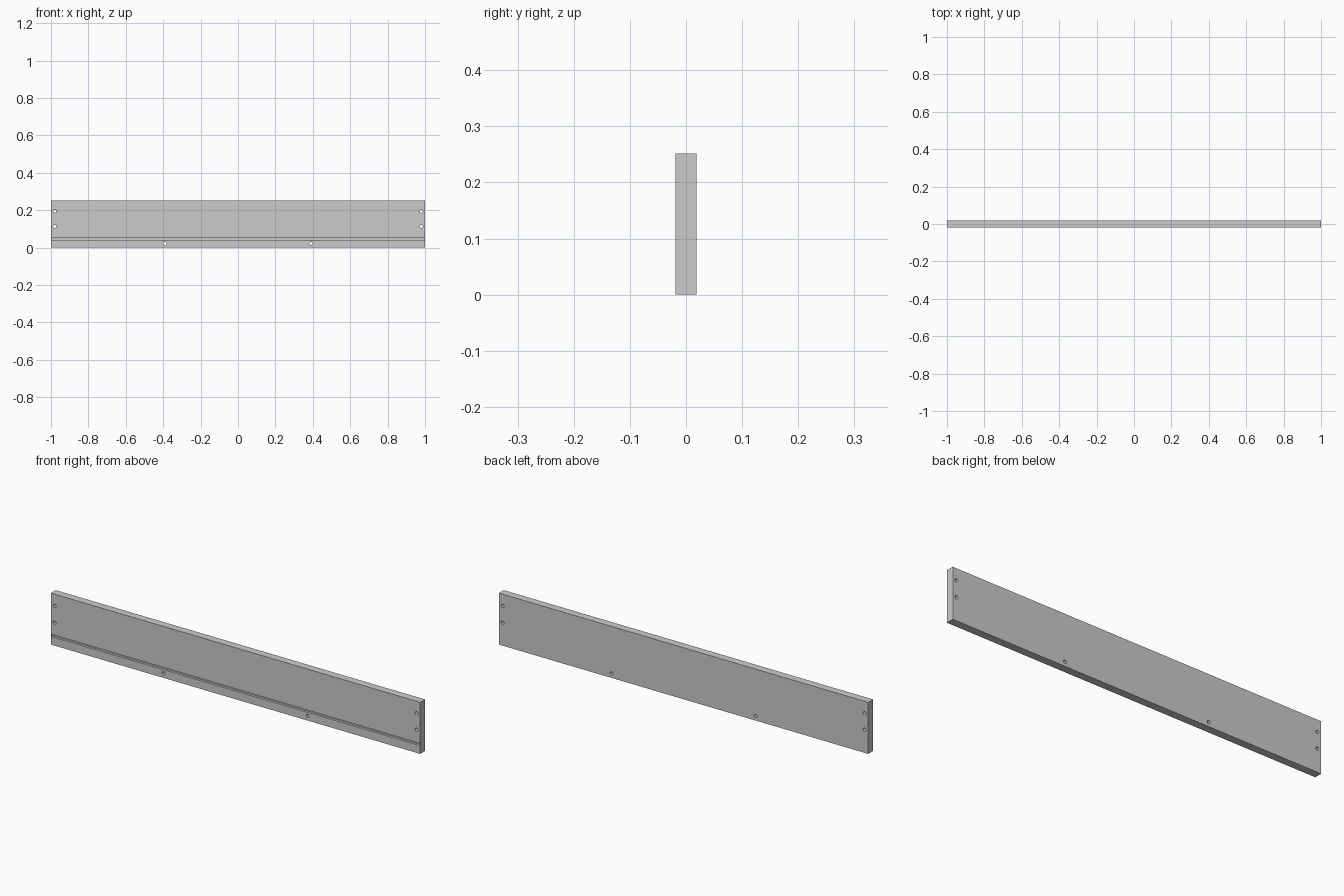
import bpy, math

if "Cube" in bpy.data.objects:
    bpy.data.objects.remove(bpy.data.objects["Cube"])

L, T, H = 2.0, 0.038, 0.252


def box(name, size, loc):
    bpy.ops.mesh.primitive_cube_add(size=1, location=loc)
    ob = bpy.context.object
    ob.name = name
    ob.scale = size
    bpy.ops.object.transform_apply(location=True, rotation=False, scale=True)
    return ob


def cut(target, cutter):
    mod = target.modifiers.new("cut", 'BOOLEAN')
    mod.operation = 'DIFFERENCE'
    mod.solver = 'EXACT'
    mod.object = cutter
    bpy.context.view_layer.objects.active = target
    bpy.ops.object.modifier_apply(modifier=mod.name)
    bpy.data.objects.remove(cutter, do_unlink=True)


# Main board
panel = box("drawer_panel", (L, T, H), (0, 0, H / 2))

# Groove for the drawer bottom on the front face, closed at both ends
depth = 0.011
cut(panel, box("groove_cutter", (L - 0.004, 2 * depth, 0.011), (0, -T / 2, 0.0455)))

# Screw holes through the board, mirrored left and right
for x, z in [(0.98, 0.194), (0.98, 0.113), (0.39, 0.022)]:
    for side in (-1, 1):
        bpy.ops.mesh.primitive_cylinder_add(vertices=24, radius=0.008, depth=3 * T,
                                            location=(side * x, 0, z),
                                            rotation=(math.pi / 2, 0, 0))
        cut(panel, bpy.context.object)

# Smooth hole walls, sharp board edges
bpy.ops.object.select_all(action='DESELECT')
panel.select_set(True)
bpy.context.view_layer.objects.active = panel
bpy.ops.object.shade_smooth_by_angle(angle=math.radians(30))
